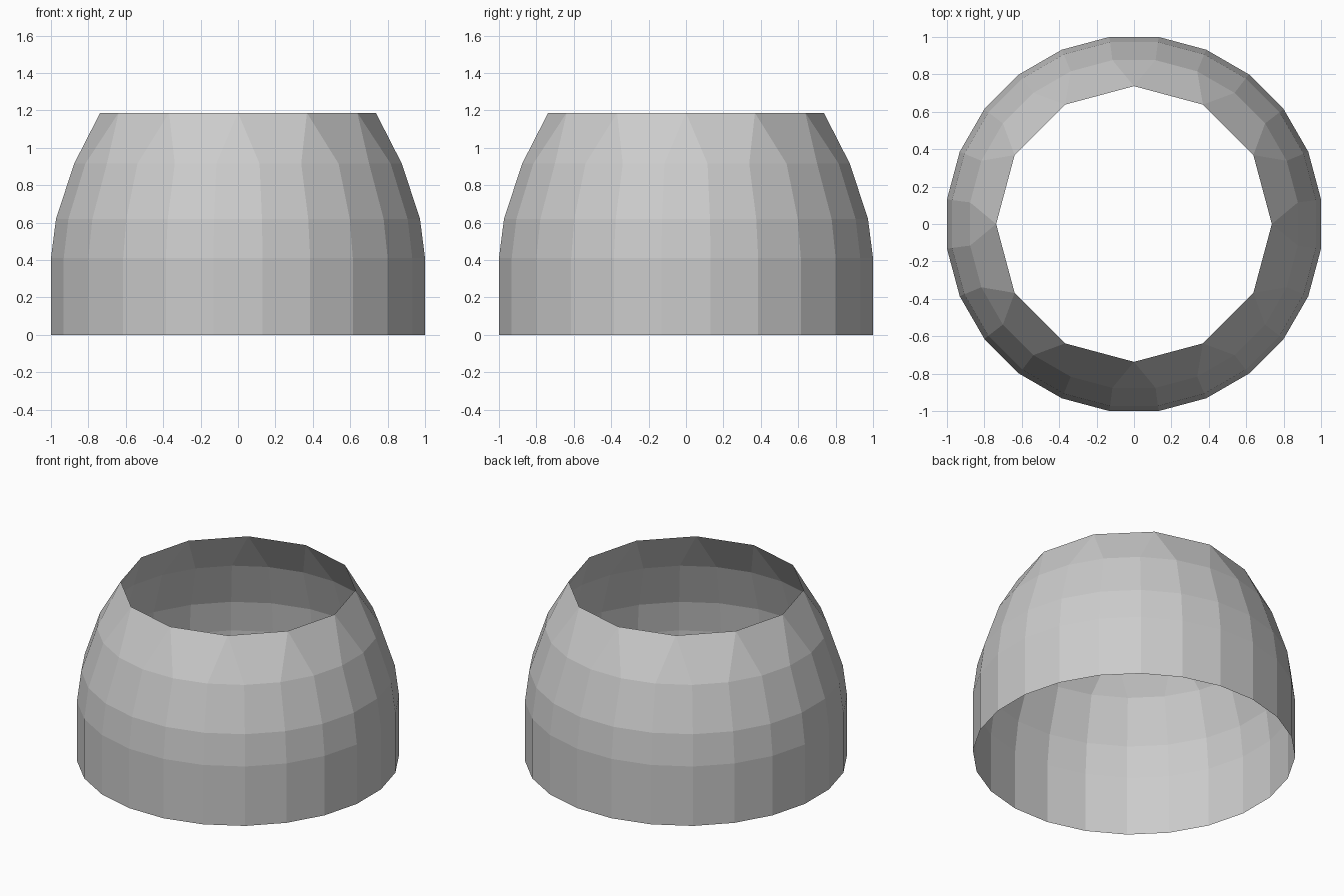
import bpy, bmesh
from math import cos, sin, radians

if "Cube" in bpy.data.objects:
    bpy.data.objects.remove(bpy.data.objects["Cube"])

SIDES = 24
STEP = 360 / SIDES
# Profile: distance from axis to flat face, height
PROFILE = [(1.0, 0.0), (1.0, 0.41), (0.973, 0.62), (0.876, 0.915)]
TOP_RADIUS, TOP_Z = 0.737, 1.187

bm = bmesh.new()


def ring(radius, z, count, start):
    return [bm.verts.new((radius * cos(radians(start + i * 360 / count)),
                          radius * sin(radians(start + i * 360 / count)), z))
            for i in range(count)]


# Lower rings, turned half a step so flats face the axes
rings = [ring(a / cos(radians(STEP / 2)), z, SIDES, -STEP / 2) for a, z in PROFILE]
for low, high in zip(rings, rings[1:]):
    for i in range(SIDES):
        j = (i + 1) % SIDES
        bm.faces.new((low[i], low[j], high[j], high[i]))

# Open rim with half as many corners: alternating triangles and quads
rim = ring(TOP_RADIUS, TOP_Z, SIDES // 2, 0)
last = rings[-1]
for k in range(SIDES // 2):
    a, b, c = last[2 * k], last[2 * k + 1], last[(2 * k + 2) % SIDES]
    bm.faces.new((a, b, rim[k]))
    bm.faces.new((b, c, rim[(k + 1) % len(rim)], rim[k]))

mesh = bpy.data.meshes.new("dome_shell")
bm.to_mesh(mesh)
bm.free()
bpy.context.collection.objects.link(bpy.data.objects.new("dome_shell", mesh))
